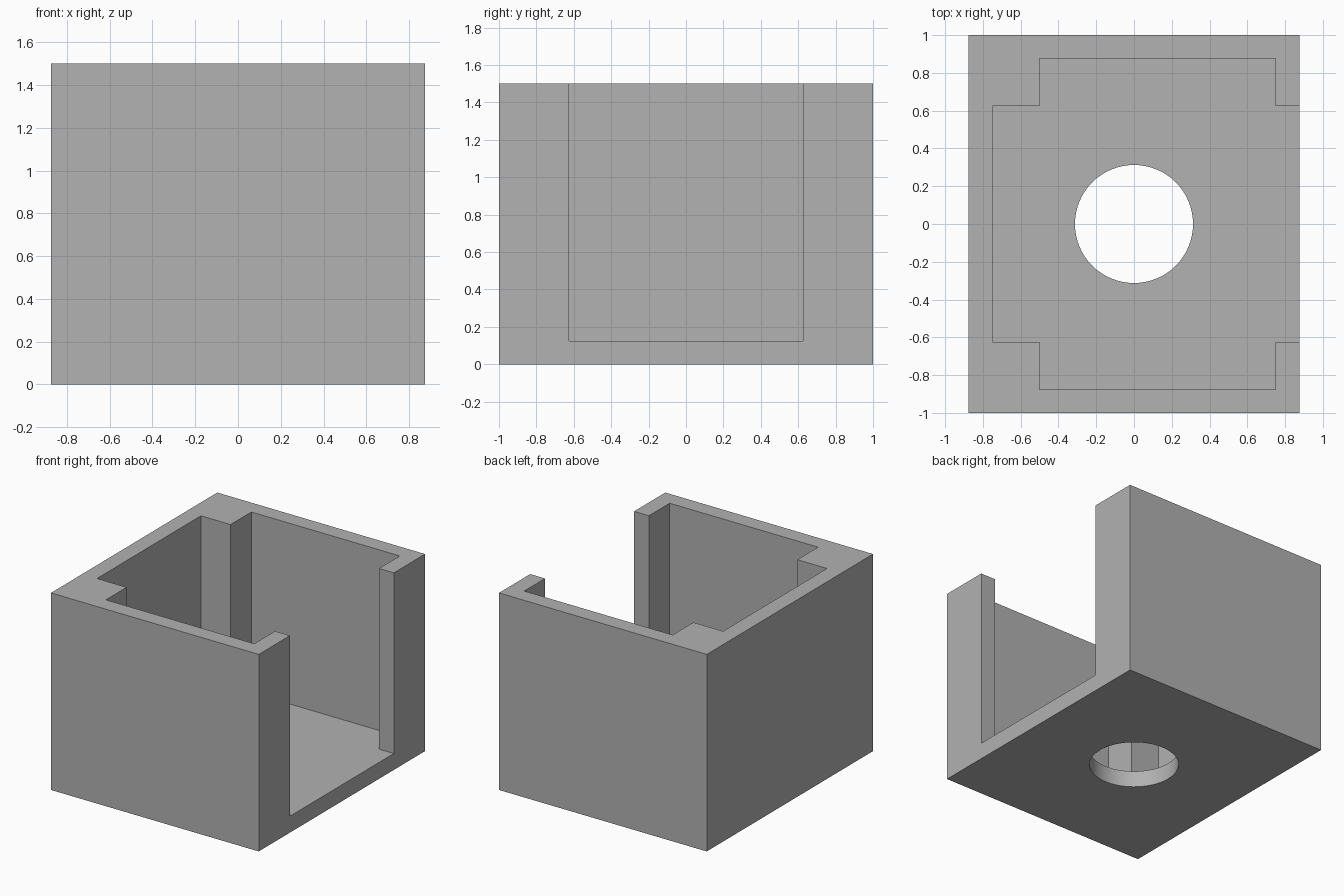
import bpy, bmesh, math

if "Cube" in bpy.data.objects:
    bpy.data.objects.remove(bpy.data.objects["Cube"], do_unlink=True)

HALF_X, HALF_Y, HEIGHT = 0.875, 1.0, 1.5
FLOOR = 0.125
HOLE_RADIUS = 0.3125

grey = bpy.data.materials.new("plain grey")
grey.use_nodes = True
colour = (0.445, 0.445, 0.445, 1)
grey.diffuse_color = colour
grey.node_tree.nodes["Principled BSDF"].inputs["Base Color"].default_value = colour


def prism(name, outline, bottom, top):
    """Extrude a flat outline upward into a solid."""
    bm = bmesh.new()
    base = bm.faces.new([bm.verts.new((x, y, bottom)) for x, y in outline])
    extruded = bmesh.ops.extrude_face_region(bm, geom=[base], use_keep_orig=True)
    raised = [g for g in extruded["geom"] if isinstance(g, bmesh.types.BMVert)]
    bmesh.ops.translate(bm, verts=raised, vec=(0, 0, top - bottom))
    bmesh.ops.recalc_face_normals(bm, faces=bm.faces)
    mesh = bpy.data.meshes.new(name)
    bm.to_mesh(mesh)
    bm.free()
    mesh.materials.append(grey)
    obj = bpy.data.objects.new(name, mesh)
    bpy.context.collection.objects.link(obj)
    return obj


def cut(target, cutter):
    """Subtract the cutter, then discard it."""
    cutter.hide_render = True
    mod = target.modifiers.new("cut", "BOOLEAN")
    mod.operation = "DIFFERENCE"
    mod.solver = "EXACT"
    mod.object = cutter
    bpy.context.view_layer.objects.active = target
    bpy.ops.object.modifier_apply(modifier=mod.name)
    bpy.data.objects.remove(cutter, do_unlink=True)


def mirrored(half):
    """Complete an outline by reflecting its back half to the front."""
    return half + [(x, -y) for x, y in reversed(half)]


# Outer block
box = prism("open_box", mirrored([(-HALF_X, HALF_Y), (HALF_X, HALF_Y)]), 0, HEIGHT)

# Stepped cavity, open at the top and through the left side
cavity = [(-0.75, 0.625), (-0.5, 0.625), (-0.5, 0.875),
          (0.75, 0.875), (0.75, 0.625), (1.0, 0.625)]
cut(box, prism("cavity_cutter", mirrored(cavity), FLOOR, HEIGHT + 0.2))

# Round hole through the floor
steps = 64
circle = [(HOLE_RADIUS * math.cos(math.tau * i / steps),
           HOLE_RADIUS * math.sin(math.tau * i / steps)) for i in range(steps)]
cut(box, prism("hole_cutter", circle, -0.2, FLOOR + 0.2))

# Smooth hole wall, sharp box edges
bpy.ops.object.select_all(action="DESELECT")
box.select_set(True)
bpy.context.view_layer.objects.active = box
bpy.ops.object.shade_smooth_by_angle(angle=math.radians(30))
